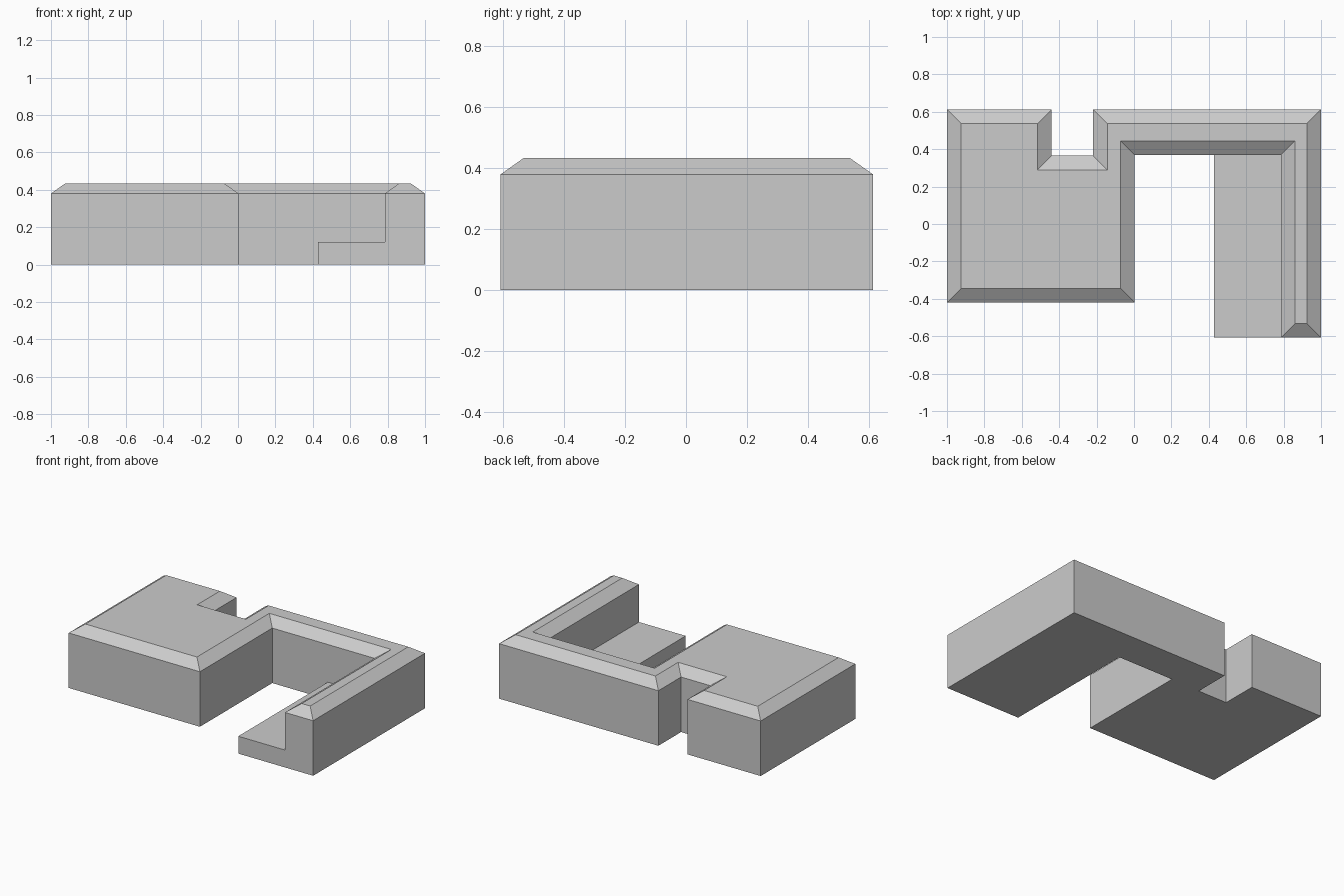
import bpy
from mathutils import Vector

if "Cube" in bpy.data.objects:
    bpy.data.objects.remove(bpy.data.objects["Cube"])


def make_object(name, rings):
    """Stack matching outlines (lists of 3D points) into a closed solid."""
    n = len(rings[0])
    verts = [p for ring in rings for p in ring]
    faces = [list(range(n))[::-1]]
    for k in range(len(rings) - 1):
        a, b = k * n, (k + 1) * n
        for i in range(n):
            j = (i + 1) % n
            faces.append([a + i, a + j, b + j, b + i])
    faces.append(list(range((len(rings) - 1) * n, len(rings) * n)))
    mesh = bpy.data.meshes.new(name)
    mesh.from_pydata(verts, [], faces)
    mesh.update()
    obj = bpy.data.objects.new(name, mesh)
    bpy.context.collection.objects.link(obj)
    return obj


def inset(outline, d):
    """Move every edge of a right-angled, counter-clockwise outline inward."""
    pts = [Vector(p) for p in outline]
    result = []
    for i, p in enumerate(pts):
        e1 = (p - pts[i - 1]).normalized()
        e2 = (pts[(i + 1) % len(pts)] - p).normalized()
        q = p + d * (Vector((-e1.y, e1.x)) + Vector((-e2.y, e2.x)))
        result.append((q.x, q.y))
    return result


def at(outline, z):
    return [(x, y, z) for x, y in outline]


# Main building: wide block, rear wing with notch, and right-hand wing
plan = [(-1, -0.42), (0.003, -0.42), (0.003, 0.37), (0.785, 0.37),
        (0.785, -0.608), (1, -0.608), (1, 0.613), (-0.218, 0.613),
        (-0.218, 0.365), (-0.44, 0.365), (-0.44, 0.613), (-1, 0.613)]
# Walls rise to the eaves, then slope in to a flat roof
make_object("building", [at(plan, 0), at(plan, 0.38), at(inset(plan, 0.075), 0.433)])

# Low terrace against the right-hand wing
deck = [(0.428, -0.608), (0.785, -0.608), (0.785, 0.37), (0.428, 0.37)]
make_object("terrace", [at(deck, 0), at(deck, 0.12)])
